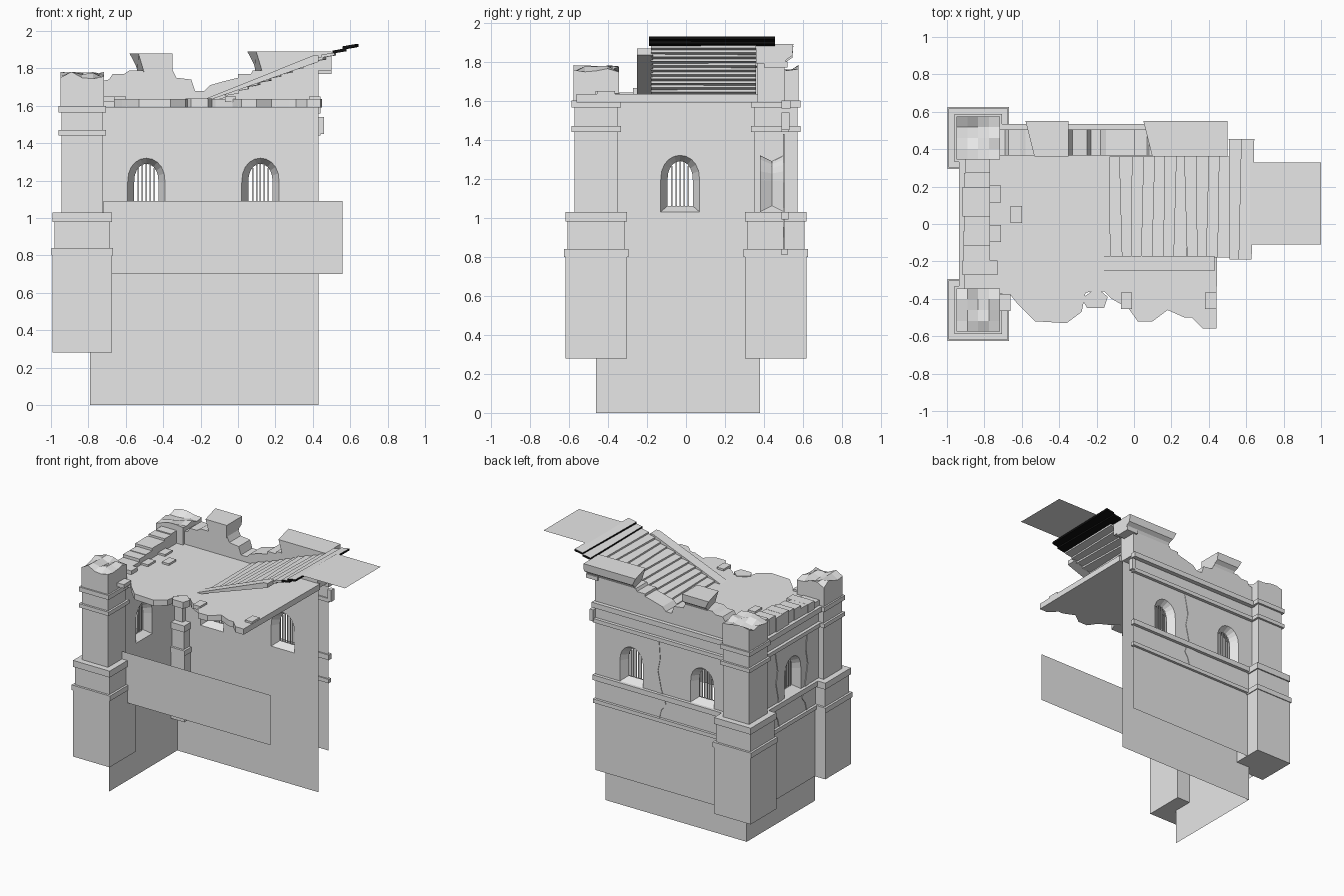
import bpy, bmesh, math, random
from mathutils import Vector

if "Cube" in bpy.data.objects:
    bpy.data.objects.remove(bpy.data.objects["Cube"])

random.seed(4)


def material(name, value):
    m = bpy.data.materials.new(name)
    m.diffuse_color = (value, value, value, 1)
    m.use_nodes = True
    m.node_tree.nodes["Principled BSDF"].inputs["Base Color"].default_value = m.diffuse_color
    return m


STONE = material("grey stone", 0.8)
BLACK = material("black edge", 0.005)


def finish(name, bm, recalc=True):
    if recalc:
        bmesh.ops.recalc_face_normals(bm, faces=bm.faces)
    me = bpy.data.meshes.new(name)
    bm.to_mesh(me)
    bm.free()
    me.materials.append(STONE)
    ob = bpy.data.objects.new(name, me)
    bpy.context.collection.objects.link(ob)
    return ob


def add_box(bm, lo, hi):
    r = bmesh.ops.create_cube(bm, size=1)
    for v in r["verts"]:
        v.co = Vector([(a + b) / 2 + c * (b - a) for a, b, c in zip(lo, hi, v.co)])
    return r["verts"]


def box(name, lo, hi):
    bm = bmesh.new()
    add_box(bm, lo, hi)
    return finish(name, bm)


# the running direction of a wall: "x" for the back, "y" for the left side
def place(axis, u, depth, z):
    return Vector((u, depth, z)) if axis == "x" else Vector((depth, u, z))


def prism(name, points, to3d, a, b):
    bm = bmesh.new()
    rings = [[bm.verts.new(to3d(p, q, d)) for p, q in points] for d in (a, b)]
    bm.faces.new(rings[0])
    bm.faces.new(rings[1][::-1])
    n = len(points)
    for i in range(n):
        j = (i + 1) % n
        bm.faces.new((rings[0][i], rings[0][j], rings[1][j], rings[1][i]))
    return finish(name, bm)


def arch(centre, half, z0, spring, rise):
    pts = [(centre - half, z0), (centre + half, z0)]
    for i in range(11):
        t = math.pi * i / 10
        pts.append((centre + half * math.cos(t), spring + rise * math.sin(t) ** 0.85))
    return pts


def big_arch(c):
    return arch(c, 0.1, 1.03, 1.19, 0.13)


def small_arch(c):
    return arch(c, 0.065, 1.06, 1.19, 0.10)


# a flat wall sheet with arched openings, facing the given side
def wall(name, axis, depth, u0, u1, z0, z1, side, windows=()):
    bm = bmesh.new()
    edges = []
    for loop in [[(u0, z0), (u1, z0), (u1, z1), (u0, z1)]] + [big_arch(c) for c in windows]:
        vs = [bm.verts.new(place(axis, u, depth, z)) for u, z in loop]
        edges += [bm.edges.new((vs[i - 1], vs[i])) for i in range(len(vs))]
    facing = place(axis, 0, side, 0)
    bmesh.ops.triangle_fill(bm, edges=edges, use_beauty=True, use_dissolve=False, normal=facing)
    bm.normal_update()
    flip = [f for f in bm.faces if f.normal.dot(facing) < 0]
    bmesh.ops.reverse_faces(bm, faces=flip)
    return finish(name, bm, False)


# splayed reveal between both wall sheets, with bars in the middle
def window(name, axis, centre, inner, outer):
    bm = bmesh.new()
    mid = (inner + outer) / 2
    rings = [[bm.verts.new(place(axis, u, d, z)) for u, z in pts] for d, pts in
             ((inner, big_arch(centre)), (mid, small_arch(centre)), (outer, big_arch(centre)))]
    for a, b in zip(rings, rings[1:]):
        for i in range(len(a)):
            bm.faces.new((a[i - 1], a[i], b[i], b[i - 1]))
    finish(name + "_reveal", bm)
    bm = bmesh.new()
    for k in range(-2, 3):
        u = centre + k * 0.021
        top = 1.19 + 0.1 * math.sqrt(1 - (k * 0.021 / 0.065) ** 2)
        add_box(bm, place(axis, u - 0.004, mid - 0.004, 1.06), place(axis, u + 0.004, mid + 0.004, top))
    finish(name + "_bars", bm)


# walls: inner and outer sheets
BACK_WINDOWS, LEFT_WINDOWS = (-0.49, 0.12), (-0.03,)
wall("back_wall_inner", "x", 0.38, -0.79, 0.43, 0, 1.6, -1, BACK_WINDOWS)
wall("back_wall_outer", "x", 0.50, -0.75, 0.43, 0.28, 1.6, 1, BACK_WINDOWS)
wall("left_wall_inner", "y", -0.79, -0.46, 0.38, 0, 1.6, 1, LEFT_WINDOWS)
wall("left_wall_outer", "y", -0.90, -0.35, 0.35, 0.28, 1.6, -1, LEFT_WINDOWS)
for i, c in enumerate(BACK_WINDOWS):
    window(f"back_window_{i}", "x", c, 0.38, 0.50)
window("left_window", "y", -0.03, -0.79, -0.90)

# ledges along the outside of the walls
for i, (z0, z1, d) in enumerate(((0.81, 0.84, 0.02), (0.99, 1.03, 0.025), (1.44, 1.47, 0.025), (1.56, 1.6, 0.035))):
    box(f"back_ledge_{i}", (-0.75, 0.49, z0), (0.44, 0.50 + d, z1))
    box(f"left_ledge_{i}", (-0.90 - d, -0.35, z0), (-0.89, 0.35, z1))
box("broken_ledge_end", (0.43, 0.49, 1.45), (0.46, 0.53, 1.54))

# cracks in the outer faces
CRACK = [(0, 0.82), (0.02, 0.9), (0.05, 0.95), (0.01, 1.05), (0.04, 1.18), (0.02, 1.28), (0.05, 1.43),
         (0, 1.43), (-0.01, 1.3), (0.01, 1.2), (-0.02, 1.06), (-0.06, 0.95), (-0.02, 0.9)]
prism("back_crack", CRACK, lambda p, q, d: (p - 0.12, d, q), 0.498, 0.504)
for s in (-1, 1):
    prism("left_crack", CRACK, lambda p, q, d: (d, s * (p + 0.17) - 0.03, q), -0.898, -0.905)

# corner towers
def ring_box(bm, y, half, z0, z1):
    add_box(bm, (-0.833 - half, y - half, z0), (-0.833 + half, y + half, z1))


for name, y in (("front_tower", -0.46), ("back_tower", 0.46)):
    bm = bmesh.new()
    for half, z0, z1 in ((0.158, 0.28, 0.80), (0.165, 0.80, 0.84), (0.148, 0.84, 0.98), (0.158, 0.98, 1.03),
                         (0.112, 1.03, 1.60), (0.128, 1.44, 1.47), (0.128, 1.565, 1.60)):
        ring_box(bm, y, half, z0, z1)
    finish(name, bm)
    # ragged broken top
    bm = bmesh.new()
    ring_box(bm, y, 0.116, 1.59, 1.765)
    bmesh.ops.subdivide_edges(bm, edges=bm.edges, cuts=3, use_grid_fill=True)
    for v in bm.verts:
        if v.co.z > 1.76:
            v.co.z += random.uniform(-0.025, 0.02)
    finish(name + "_broken_top", bm)

# floor slab with ragged front edge
FLOOR = [(-0.79, 0.37), (-0.79, -0.36), (-0.66, -0.38), (-0.62, -0.43), (-0.53, -0.52), (-0.36, -0.53),
         (-0.28, -0.47), (-0.26, -0.37), (-0.23, -0.36), (-0.16, -0.36), (-0.12, -0.40), (-0.03, -0.45),
         (0.02, -0.52), (0.10, -0.52), (0.18, -0.46), (0.27, -0.50), (0.31, -0.50), (0.37, -0.56),
         (0.44, -0.56), (0.45, 0.37)]
prism("floor_slab", FLOOR, lambda p, q, d: (p, q, d), 1.59, 1.635)
prism("loose_slab", [(-0.28, -0.4), (-0.25, -0.45), (-0.16, -0.45), (-0.14, -0.39), (-0.2, -0.34)],
      lambda p, q, d: (p, q, d), 1.59, 1.64)
bm = bmesh.new()
for x, y in ((-0.63, 0.05), (-0.74, 0.16), (-0.74, -0.05), (0.41, -0.41), (-0.04, -0.41), (-0.69, -0.42)):
    add_box(bm, (x - 0.03, y - 0.045, 1.62), (x + 0.03, y + 0.045, 1.65))
finish("rubble", bm)

# back parapet with broken outline
PARAPET = [(-0.74, 1.59), (0.43, 1.59), (0.43, 1.79), (0.08, 1.79), (0.07, 1.77), (0, 1.77), (0, 1.75),
           (-0.08, 1.73), (-0.15, 1.71), (-0.18, 1.68), (-0.23, 1.68), (-0.25, 1.74), (-0.33, 1.75),
           (-0.35, 1.79), (-0.58, 1.79), (-0.61, 1.77), (-0.67, 1.77), (-0.69, 1.74), (-0.74, 1.73)]
prism("back_parapet", PARAPET, lambda p, q, d: (p, d, q), 0.365, 0.505)
# coping pieces, with a slanted broken end
COPING = [(0.36, 1.78), (0.505, 1.78), (0.515, 1.80), (0.545, 1.82), (0.55, 1.88), (0.36, 1.88)]
for name, x0, x1, lift in (("short_coping", -0.58, -0.35, 0), ("long_coping", 0.05, 0.50, 0.01)):
    ob = prism(name, COPING, lambda p, q, d: (d, p, q + lift), x0, x1)
    for v in ob.data.vertices:
        if v.co.x < x0 + 0.01:
            v.co.x += (0.55 - v.co.y) * 0.25 + (0.03 if v.co.z < 1.84 else 0)
box("coping_end", (0.40, 0.40, 1.77), (0.50, 0.52, 1.80))

# left parapet: stones rising towards the back
bm = bmesh.new()
for i in range(9):
    y = -0.35 + i * 0.078
    top = 1.645 + 0.012 * i + random.uniform(-0.01, 0.015)
    add_box(bm, (-0.92 + random.uniform(0, 0.02), y, 1.59),
            (-0.77 + random.choice((0, 0, 0.04)), y + 0.078, top))
finish("left_parapet", bm)

# sloping boards; the last ones have black edges
for i in range(13):
    x = -0.13 + i * 0.058
    z = 1.648 + i * 0.0225
    late = x > 0.46
    y0, y1 = (-0.19, 0.455) if late else (-0.18, 0.36)
    skew = random.uniform(-0.008, 0.008)
    bm = bmesh.new()
    for v in add_box(bm, (x, y0, z - 0.016), (x + 0.07, y1, z)):
        v.co.x += skew if v.co.y > 0 else -skew
        v.co.z += 0.012 if v.co.x > x + 0.035 else 0
    ob = finish("sloping_board", bm)
    ob.data.materials.append(BLACK)
    if late:
        for f in ob.data.polygons:
            f.material_index = 0 if f.normal.z > 0.5 else 1

# side rail of the boards
prism("side_rail", [(-0.18, 1.635), (-0.14, 1.635), (0.43, 1.835), (0.43, 1.868), (0.40, 1.868)],
      lambda p, q, d: (p, d, q), -0.25, -0.17)


# loose flat sheets
def sheet(name, corners):
    bm = bmesh.new()
    bm.faces.new([bm.verts.new(c) for c in corners])
    finish(name, bm, False)


sheet("front_sheet", [(-0.72, -0.40, 0.70), (0.56, -0.40, 0.70), (0.56, -0.40, 1.09), (-0.72, -0.40, 1.09)])
sheet("top_sheet", [(0.62, -0.11, 1.93), (1, -0.11, 1.93), (1, 0.33, 1.93), (0.62, 0.33, 1.93)])
